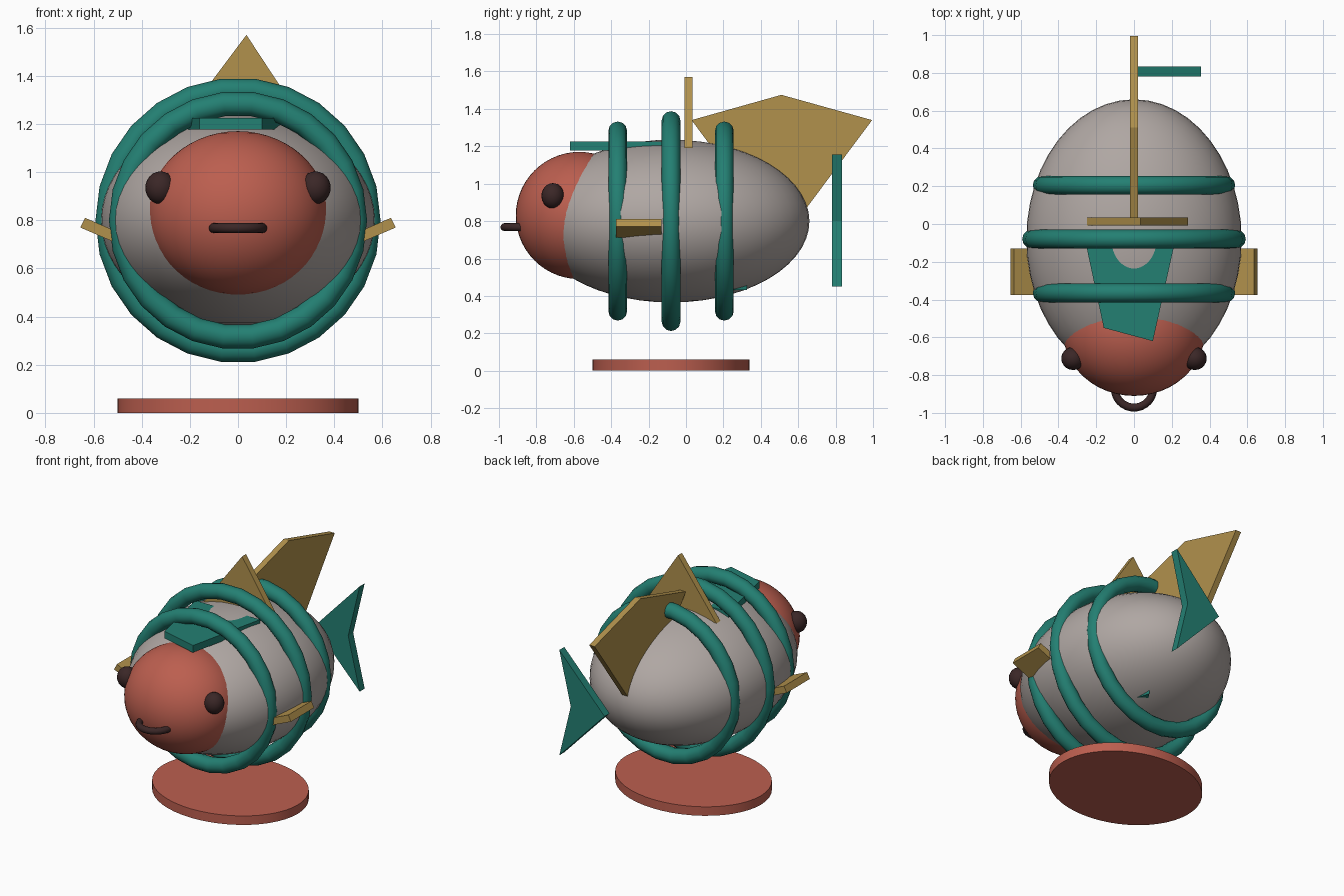
import bpy, bmesh, math
from mathutils import Vector

if "Cube" in bpy.data.objects:
    bpy.data.objects.remove(bpy.data.objects["Cube"])


def material(name, rgb):
    m = bpy.data.materials.new(name)
    m.diffuse_color = (*rgb, 1)
    m.use_nodes = True
    m.node_tree.nodes["Principled BSDF"].inputs["Base Color"].default_value = m.diffuse_color
    return m


GREY = material("warm_grey", (0.43, 0.385, 0.365))
RED = material("coral_red", (0.50, 0.113, 0.078))
TEAL = material("teal", (0.017, 0.214, 0.17))
GOLD = material("gold", (0.44, 0.285, 0.073))
DARK = material("dark_brown", (0.043, 0.020, 0.020))


def finish(name, mat, smooth=True):
    ob = bpy.context.object
    ob.name = name
    ob.data.materials.append(mat)
    bpy.ops.object.transform_apply(location=False, rotation=True, scale=True)
    if smooth:
        bpy.ops.object.shade_smooth_by_angle(angle=math.radians(40))
    return ob


def ellipsoid(name, mat, loc, radii, seg=48, rings=28):
    bpy.ops.mesh.primitive_uv_sphere_add(segments=seg, ring_count=rings, radius=1, location=loc)
    bpy.context.object.scale = radii
    return finish(name, mat)


def torus(name, mat, loc, major, minor, rot=(0, 0, 0), seg=26):
    bpy.ops.mesh.primitive_torus_add(major_radius=major, minor_radius=minor, major_segments=seg,
                                     minor_segments=12, location=loc, rotation=rot)
    return finish(name, mat)


def plate(name, mat, outline, axis, lo, hi):
    """Extrude a flat outline along one axis (0 = x, 1 = y, 2 = z)."""
    def place(p, t):
        c = list(p)
        c.insert(axis, t)
        return Vector(c)
    bm = bmesh.new()
    face = bm.faces.new([bm.verts.new(place(p, lo)) for p in outline])
    ext = bmesh.ops.extrude_face_region(bm, geom=[face])
    for v in ext["geom"]:
        if isinstance(v, bmesh.types.BMVert):
            v.co[axis] = hi
    bmesh.ops.recalc_face_normals(bm, faces=bm.faces)
    me = bpy.data.meshes.new(name)
    bm.to_mesh(me)
    bm.free()
    me.materials.append(mat)
    ob = bpy.data.objects.new(name, me)
    bpy.context.collection.objects.link(ob)
    return ob


CY = -0.08   # y of body, rings and base

# Body and head
ellipsoid("body", GREY, (0, CY, 0.80), (0.57, 0.74, 0.435))
ellipsoid("head", RED, (0, -0.57, 0.83), (0.375, 0.34, 0.34))

# Rings around the body
for name, dy, major in (("front_ring", -0.285, 0.486), ("middle_ring", 0, 0.542), ("rear_ring", 0.285, 0.486)):
    torus(name, TEAL, (0, CY + dy, 0.80), major, 0.05, (math.pi / 2, 0, 0))

# Eyes and side fins, one per side
for side, s in (("left", -1), ("right", 1)):
    ellipsoid(side + "_eye", DARK, (s * 0.322, -0.712, 0.935), (0.063, 0.061, 0.068), 20, 12)
    fin = [(s * x, z) for x, z in ((0.30, 0.665), (0.635, 0.81), (0.655, 0.77), (0.32, 0.625))]
    plate(side + "_side_fin", GOLD, fin, 1, -0.375, -0.13)

# Mouth ring, half buried in the head
torus("mouth", DARK, (0, -0.87, 0.768), 0.102, 0.021)

# Upright fins on the back
plate("back_fin", GOLD, [(-0.25, 1.19), (0.285, 1.19), (0.035, 1.57)], 1, -0.007, 0.035)
plate("rear_fin", GOLD, [(0.03, 1.34), (0.51, 1.475), (0.995, 1.34), (0.51, 0.69)], 0, -0.02, 0.02)

# Notched tail
plate("tail_fin", TEAL, [(0.02, 0.80), (0.355, 1.155), (0.27, 0.80), (0.355, 0.45)], 1, 0.78, 0.833)

# Forehead plate and small belly fin
plate("forehead_plate", TEAL, [(-0.26, -0.08), (-0.16, -0.55), (0.10, -0.62), (0.22, -0.08)], 2, 1.178, 1.225)
plate("belly_fin", TEAL, [(0.19, 0.20), (0.15, 0.325), (0.10, 0.25)], 2, 0.432, 0.50)

# Oval base
bpy.ops.mesh.primitive_cylinder_add(vertices=48, radius=1, depth=1, location=(0, CY, 0.03))
bpy.context.object.scale = (0.5, 0.42, 0.06)
finish("base", RED)
